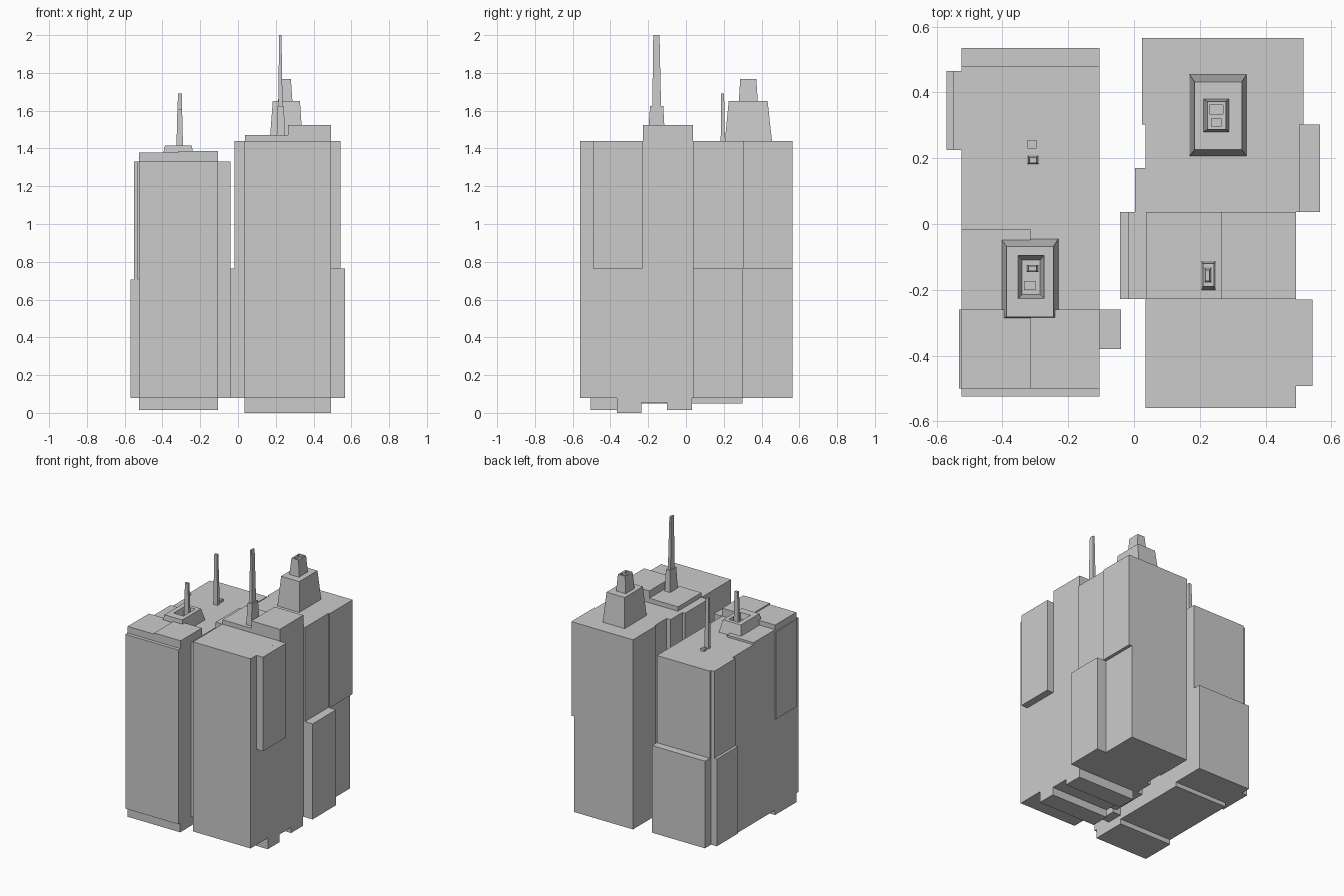
import bpy, bmesh


def rings(name, levels):
    """Rectangular cross-sections (x0, x1, y0, y1, z) joined bottom to top and capped."""
    bm = bmesh.new()
    loops = []
    for x0, x1, y0, y1, z in levels:
        loops.append([bm.verts.new((x, y, z)) for x, y in
                      ((x0, y0), (x1, y0), (x1, y1), (x0, y1))])
    bm.faces.new(loops[0][::-1])
    for a, b in zip(loops, loops[1:]):
        for i in range(4):
            j = (i + 1) % 4
            bm.faces.new((a[i], a[j], b[j], b[i]))
    bm.faces.new(loops[-1])
    mesh = bpy.data.meshes.new(name)
    bm.to_mesh(mesh)
    bm.free()
    ob = bpy.data.objects.new(name, mesh)
    bpy.context.collection.objects.link(ob)
    return ob


def box(name, x0, x1, y0, y1, z0, z1):
    return rings(name, [(x0, x1, y0, y1, z0), (x0, x1, y0, y1, z1)])


BASE = 0.08

# Left tower: shaft and stepped bays
LOW, TOP = 0.705, 1.33
box("left_tower_shaft", -0.525, -0.105, -0.525, 0.48, BASE, TOP)
box("left_tower_back_bay", -0.525, -0.105, 0.48, 0.535, BASE, LOW)
box("left_tower_side_bay_lower", -0.57, -0.525, 0.225, 0.465, BASE, LOW)
box("left_tower_side_bay_upper", -0.55, -0.525, 0.225, 0.465, LOW, TOP)
box("left_tower_front_side_panel", -0.532, -0.525, -0.5, -0.26, LOW, TOP)
box("left_tower_inner_bay", -0.105, -0.04, -0.38, -0.26, BASE, TOP)

# Left tower: roof slabs and underside slabs
box("left_roof_slab_a", -0.525, -0.315, -0.5, -0.26, TOP, 1.378)
box("left_roof_slab_b", -0.315, -0.105, -0.5, -0.26, TOP, 1.387)
box("left_roof_slab_c", -0.525, -0.315, -0.26, -0.015, TOP, 1.345)
box("left_foot_front", -0.525, -0.105, -0.505, -0.26, 0.015, BASE)
box("left_foot_middle", -0.525, -0.105, -0.26, 0.3, 0.05, BASE)

# Left tower: roof crater and masts
rings("left_roof_crater", [(-0.405, -0.23, -0.29, -0.045, TOP),
                           (-0.387, -0.245, -0.282, -0.068, 1.415),
                           (-0.352, -0.273, -0.226, -0.095, 1.415),
                           (-0.34, -0.285, -0.215, -0.11, 1.365)])
rings("left_short_mast", [(-0.327, -0.29, -0.146, -0.124, 1.365),
                          (-0.321, -0.296, -0.143, -0.127, 1.61)])
box("left_crater_stub", -0.335, -0.3, -0.201, -0.174, 1.365, 1.385)
rings("left_tall_mast", [(-0.324, -0.29, 0.183, 0.208, TOP),
                         (-0.32, -0.296, 0.185, 0.203, 1.61),
                         (-0.318, -0.297, 0.185, 0.202, 1.69)])
box("left_roof_stub", -0.323, -0.296, 0.23, 0.256, TOP, 1.348)

# Right tower: shaft and stepped bays
LOW, TOP = 0.765, 1.44
box("right_tower_shaft", 0.035, 0.492, -0.56, 0.565, BASE, TOP)
box("right_tower_front_side_bay", 0.492, 0.543, -0.493, -0.23, LOW, TOP)
box("right_tower_inner_bay_lower", -0.042, 0.035, -0.228, 0.037, BASE, LOW)
box("right_tower_inner_bay_upper", -0.018, 0.035, -0.228, 0.037, LOW, TOP)
box("right_tower_inner_rib", 0.003, 0.035, 0.037, 0.17, BASE, TOP)
box("right_tower_inner_back_panel", 0.025, 0.035, 0.303, 0.565, BASE, TOP)
box("right_tower_side_bay_lower", 0.492, 0.566, 0.037, 0.303, BASE, LOW)
box("right_tower_side_bay_upper", 0.492, 0.505, 0.037, 0.303, LOW, TOP)
box("right_tower_back_side_panel", 0.492, 0.515, 0.303, 0.565, LOW, TOP)

# Right tower: roof slabs and underside slabs
box("right_roof_slab_a", 0.037, 0.265, -0.228, 0.037, TOP, 1.472)
box("right_roof_slab_b", 0.265, 0.492, -0.228, 0.037, TOP, 1.525)
for i, (y0, y1, z) in enumerate([(-0.365, -0.235, 0.0), (-0.235, -0.1, 0.055),
                                 (-0.1, 0.033, 0.015)]):
    box(f"right_foot_{i + 1}", 0.035, 0.492, y0, y1, z, BASE)

# Right tower: main mast
rings("main_mast_base", [(0.205, 0.248, -0.2, -0.112, 1.472),
                         (0.21, 0.243, -0.19, -0.12, 1.625)])
rings("main_mast", [(0.214, 0.236, -0.178, -0.132, 1.625),
                    (0.217, 0.23, -0.173, -0.14, 2.0)])

# Right tower: stepped crown with two vent recesses
rings("crown_lower", [(0.168, 0.342, 0.206, 0.455, TOP),
                      (0.184, 0.328, 0.226, 0.432, 1.65)])
crown = rings("crown_upper", [(0.212, 0.288, 0.28, 0.38, 1.65),
                              (0.223, 0.28, 0.287, 0.372, 1.768)])
for i, (x0, x1, y0, y1) in enumerate([(0.23, 0.27, 0.335, 0.361),
                                      (0.236, 0.264, 0.297, 0.321)]):
    cutter = box(f"vent_cutter_{i + 1}", x0, x1, y0, y1, 1.72, 1.8)
    cutter.hide_render = True
    cutter.hide_viewport = True
    mod = crown.modifiers.new(f"vent_{i + 1}", 'BOOLEAN')
    mod.operation = 'DIFFERENCE'
    mod.object = cutter
